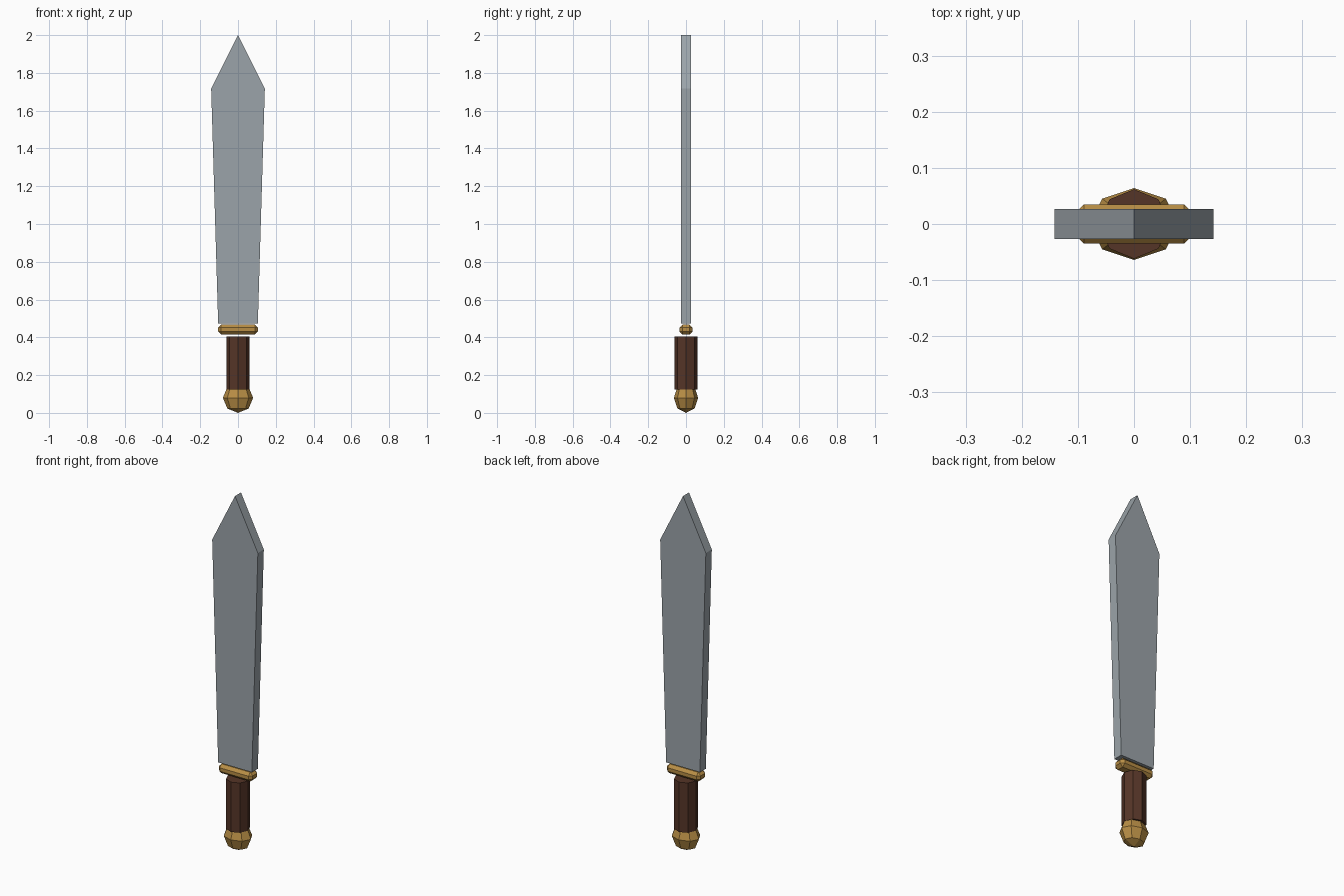
import bpy, bmesh
from math import pi
from mathutils import Matrix

if "Cube" in bpy.data.objects:
    bpy.data.objects.remove(bpy.data.objects["Cube"])


def finish(name, bm, color):
    bmesh.ops.recalc_face_normals(bm, faces=bm.faces)
    mesh = bpy.data.meshes.new(name)
    bm.to_mesh(mesh)
    bm.free()
    mat = bpy.data.materials.get(color[0]) or bpy.data.materials.new(color[0])
    mat.diffuse_color = color[1]
    mat.use_nodes = True
    mat.node_tree.nodes["Principled BSDF"].inputs["Base Color"].default_value = mat.diffuse_color
    mesh.materials.append(mat)
    obj = bpy.data.objects.new(name, mesh)
    bpy.context.collection.objects.link(obj)
    return obj


STEEL = ("steel", (0.33, 0.37, 0.40, 1))
BRASS = ("brass", (0.48, 0.27, 0.06, 1))
WOOD = ("wood", (0.09, 0.035, 0.02, 1))

# Blade: flat outline extruded through its thickness
half = 0.0265
right = [(0.105, 0.474), (0.142, 1.717)]
outline = right + [(0, 2.0)] + [(-x, z) for x, z in reversed(right)]
bm = bmesh.new()
face = bm.faces.new([bm.verts.new((x, -half, z)) for x, z in outline])
ext = bmesh.ops.extrude_face_region(bm, geom=[face])
bmesh.ops.translate(bm, vec=(0, 2 * half, 0),
                    verts=[g for g in ext["geom"] if isinstance(g, bmesh.types.BMVert)])
finish("blade", bm, STEEL)

# Guard: bar with chamfered edges
bm = bmesh.new()
bmesh.ops.create_cube(bm, size=1, matrix=Matrix.Translation((0, 0, 0.441))
                      @ Matrix.Diagonal((0.21, 0.07, 0.052, 1)))
guard = finish("guard", bm, BRASS)
bevel = guard.modifiers.new("chamfer", "BEVEL")
bevel.width = 0.016
bevel.segments = 1

# Grip: octagonal rod, corners on the axes
bm = bmesh.new()
bmesh.ops.create_cone(bm, cap_ends=True, segments=8, radius1=0.062, radius2=0.062,
                      depth=0.28, matrix=Matrix.Translation((0, 0, 0.264)))
finish("grip", bm, WOOD)

# Pommel: low-poly ball flattened front to back
bm = bmesh.new()
bmesh.ops.create_uvsphere(bm, u_segments=8, v_segments=4, radius=0.08,
                          matrix=Matrix.Translation((0, 0, 0.08))
                          @ Matrix.Diagonal((1, 0.8, 1, 1)))
finish("pommel", bm, BRASS)
